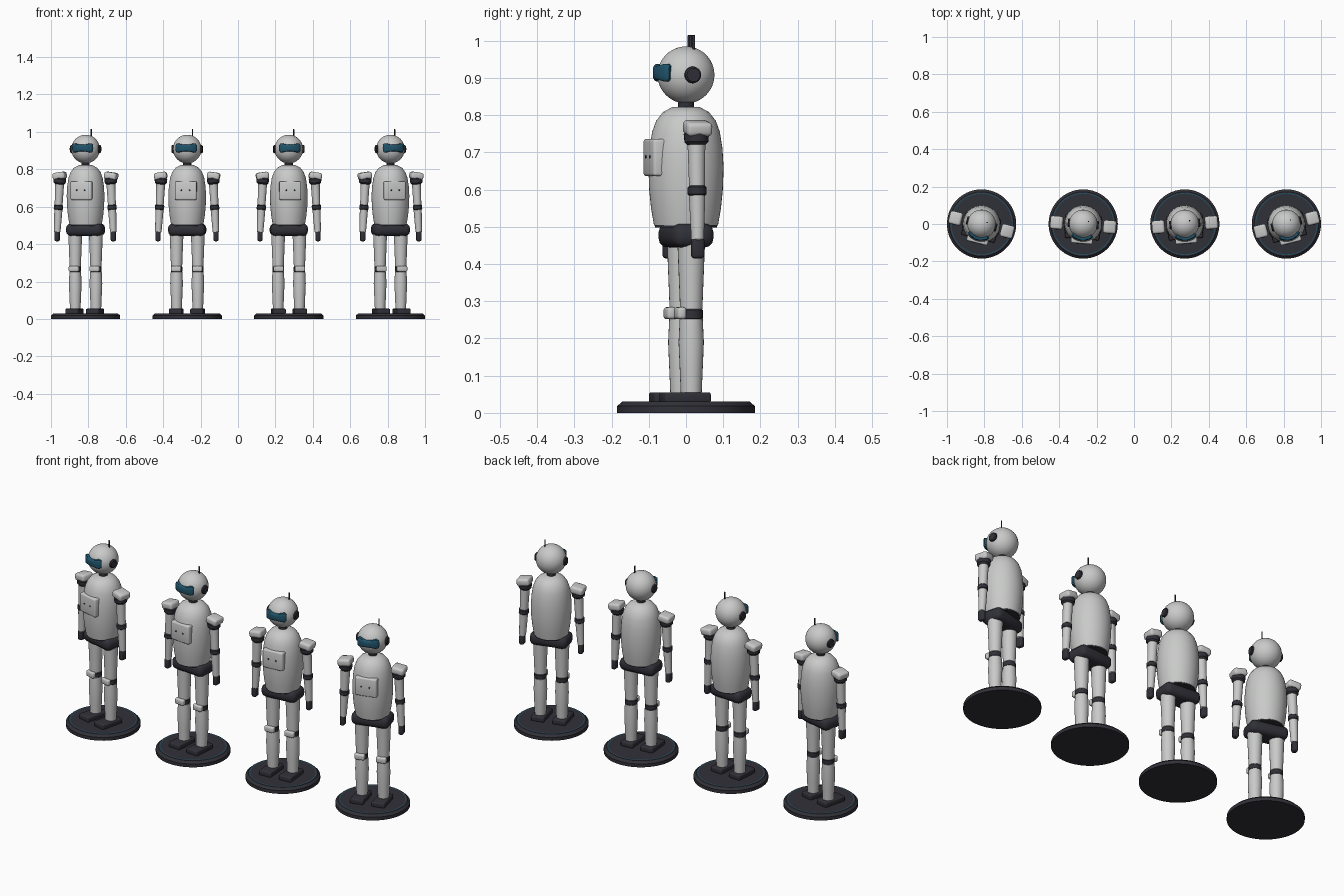
import bpy, bmesh, math
from mathutils import Matrix, Vector

if "Cube" in bpy.data.objects:
    bpy.data.objects.remove(bpy.data.objects["Cube"])


def paint(name, rgb):
    m = bpy.data.materials.new(name)
    m.diffuse_color = (*rgb, 1)
    m.use_nodes = True
    m.node_tree.nodes["Principled BSDF"].inputs["Base Color"].default_value = m.diffuse_color
    return m


LIGHT = paint("light grey shell", (0.58, 0.59, 0.58))
DARK = paint("dark joints", (0.03, 0.03, 0.04))
BLUE = paint("blue glass", (0.015, 0.09, 0.15))
parts = []  # (name, mesh) of one robot, reused for each copy


def finish(name, bm, mat):
    bmesh.ops.recalc_face_normals(bm, faces=bm.faces)
    for f in bm.faces:
        f.smooth = True
    me = bpy.data.meshes.new(name)
    bm.to_mesh(me)
    bm.free()
    me.set_sharp_from_angle(angle=math.radians(35))
    me.materials.append(mat)
    parts.append((name, me))


def lathe(name, profile, mat, n=40, start=(0, 0, 0), axis=(0, 0, 1)):
    """Revolve (radius, height) points about an axis through start."""
    bm = bmesh.new()
    rot = Vector((0, 0, 1)).rotation_difference(Vector(axis)).to_matrix()
    rings = []
    for r, h in profile:
        ring = []
        for i in range(n):
            a = 2 * math.pi * i / n
            p = rot @ Vector((r * math.cos(a), r * math.sin(a), h))
            ring.append(bm.verts.new(p + Vector(start)))
        rings.append(ring)
    for lo, hi in zip(rings, rings[1:]):
        for i in range(n):
            j = (i + 1) % n
            bm.faces.new((lo[i], lo[j], hi[j], hi[i]))
    bm.faces.new(rings[0])
    bm.faces.new(rings[-1])
    finish(name, bm, mat)


def tube(name, a, b, r1, r2, mat, n=24, soft=0.004):
    """Rounded-end tapered limb between two points."""
    a, b = Vector(a), Vector(b)
    d = (b - a).length
    lathe(name, [(r1 - soft, 0), (r1, soft), (r2, d - soft), (r2 - soft, d)],
          mat, n, a, (b - a).normalized())


def box(name, centre, size, bevel, mat, tilt=0):
    bm = bmesh.new()
    bmesh.ops.create_cube(bm, size=1)
    bmesh.ops.scale(bm, vec=size, verts=bm.verts)
    bmesh.ops.bevel(bm, geom=bm.edges[:], offset=bevel, segments=3,
                    profile=0.5, affect='EDGES')
    m = Matrix.Translation(centre) @ Matrix.Rotation(tilt, 4, 'Y')
    bmesh.ops.transform(bm, matrix=m, verts=bm.verts)
    finish(name, bm, mat)


# stand with glowing ring
lathe("stand", [(0.185, 0), (0.185, 0.018), (0.172, 0.03)], DARK, 64)
bm = bmesh.new()
for r in (0.162, 0.166):
    bmesh.ops.create_circle(bm, radius=r, segments=64,
                            matrix=Matrix.Translation((0, 0, 0.031)))
bmesh.ops.bridge_loops(bm, edges=bm.edges[:])
finish("stand_ring", bm, BLUE)

# torso, waist, pelvis, neck
lathe("torso", [(0.086, 0.504), (0.094, 0.55), (0.099, 0.6), (0.101, 0.66),
                (0.098, 0.71), (0.091, 0.755), (0.08, 0.785), (0.062, 0.808),
                (0.036, 0.822)], LIGHT, 48)
lathe("waist", [(0.083, 0.498), (0.083, 0.506)], DARK)
box("pelvis", (0, 0, 0.477), (0.2, 0.115, 0.066), 0.026, DARK)
tube("neck", (0, 0, 0.81), (0, 0, 0.85), 0.022, 0.022, DARK)

# chest panel and its indicator dots
box("chest_panel", (0, -0.086, 0.686), (0.116, 0.038, 0.1), 0.008, LIGHT)
for x, mat in ((-0.022, DARK), (0.022, BLUE)):
    tube("panel_dot", (x, -0.1, 0.688), (x, -0.108, 0.688), 0.004, 0.004,
         mat, 12, 0.001)

# head and antenna
bm = bmesh.new()
bmesh.ops.create_uvsphere(bm, u_segments=40, v_segments=24, radius=0.0765,
                          matrix=Matrix.Translation((0, 0, 0.908)))
finish("head", bm, LIGHT)
tube("antenna", (0.027, 0.015, 0.965), (0.027, 0.015, 1.015),
     0.0035, 0.0035, DARK, 12, 0.001)

# wrap-around visor, slimmer in the middle
bm = bmesh.new()
rings = []
N, S = 16, 16
for i in range(N + 1):
    t = 2 * i / N - 1
    ang = t * math.radians(43)
    cap = 0.7 if abs(t) == 1 else 1
    half_z = (0.018 + 0.006 * min(1, abs(t) * 1.5) ** 2) * cap
    ring = []
    for k in range(S):
        c, s = math.cos(2 * math.pi * k / S), math.sin(2 * math.pi * k / S)
        r = 0.077 + 0.012 * cap * math.copysign(abs(c) ** 0.5, c)
        z = 0.914 + half_z * math.copysign(abs(s) ** 0.5, s)
        ring.append(bm.verts.new((r * math.sin(ang), -r * math.cos(ang), z)))
    rings.append(ring)
for p, q in zip(rings, rings[1:]):
    for k in range(S):
        j = (k + 1) % S
        bm.faces.new((p[k], p[j], q[j], q[k]))
bm.faces.new(rings[0])
bm.faces.new(rings[-1])
finish("visor", bm, BLUE)

# mirrored ears, arms and legs
for s, side in ((-1, "right"), (1, "left")):
    tube(side + "_ear", (s * 0.065, 0, 0.908), (s * 0.083, 0, 0.908),
         0.023, 0.022, DARK)

    def arm(z):  # arm centre line, splayed slightly outward
        return (s * (0.14 + (0.75 - z) * 0.05), -0.007, z)
    box(side + "_shoulder_pad", (s * 0.142, -0.004, 0.765),
        (0.068, 0.07, 0.038), 0.012, LIGHT, s * 0.15)
    tube(side + "_shoulder_joint", arm(0.72), arm(0.757), 0.032, 0.034,
         DARK, soft=0.008)
    tube(side + "_upper_arm", arm(0.6), arm(0.73), 0.021, 0.024, LIGHT)
    tube(side + "_elbow", arm(0.583), arm(0.61), 0.025, 0.025, DARK)
    tube(side + "_forearm", arm(0.462), arm(0.59), 0.017, 0.022, LIGHT)
    box(side + "_hand", arm(0.443), (0.026, 0.035, 0.056), 0.009, DARK)

    x = s * 0.057
    tube(side + "_thigh", (x, 0, 0.275), (x, 0, 0.46), 0.03, 0.037, LIGHT)
    tube(side + "_knee", (x, 0, 0.25), (x, 0, 0.28), 0.031, 0.031, DARK)
    box(side + "_knee_pad", (x, -0.031, 0.268), (0.054, 0.024, 0.032),
        0.008, LIGHT)
    lathe(side + "_shin", [(0.028, 0.05), (0.031, 0.12), (0.034, 0.19),
                           (0.031, 0.252)], LIGHT, 24, (x, 0, 0))
    box(side + "_foot", (x, -0.017, 0.041), (0.07, 0.128, 0.028), 0.006, DARK)

# row of four, fanned outward
for i in range(4):
    k = i - 1.5
    place = (Matrix.Translation((k * 0.5433, 0, 0))
             @ Matrix.Rotation(math.radians(9.5 * k), 4, 'Z'))
    for name, me in parts:
        ob = bpy.data.objects.new(f"{name}_{i + 1}", me)
        ob.matrix_world = place
        bpy.context.collection.objects.link(ob)
